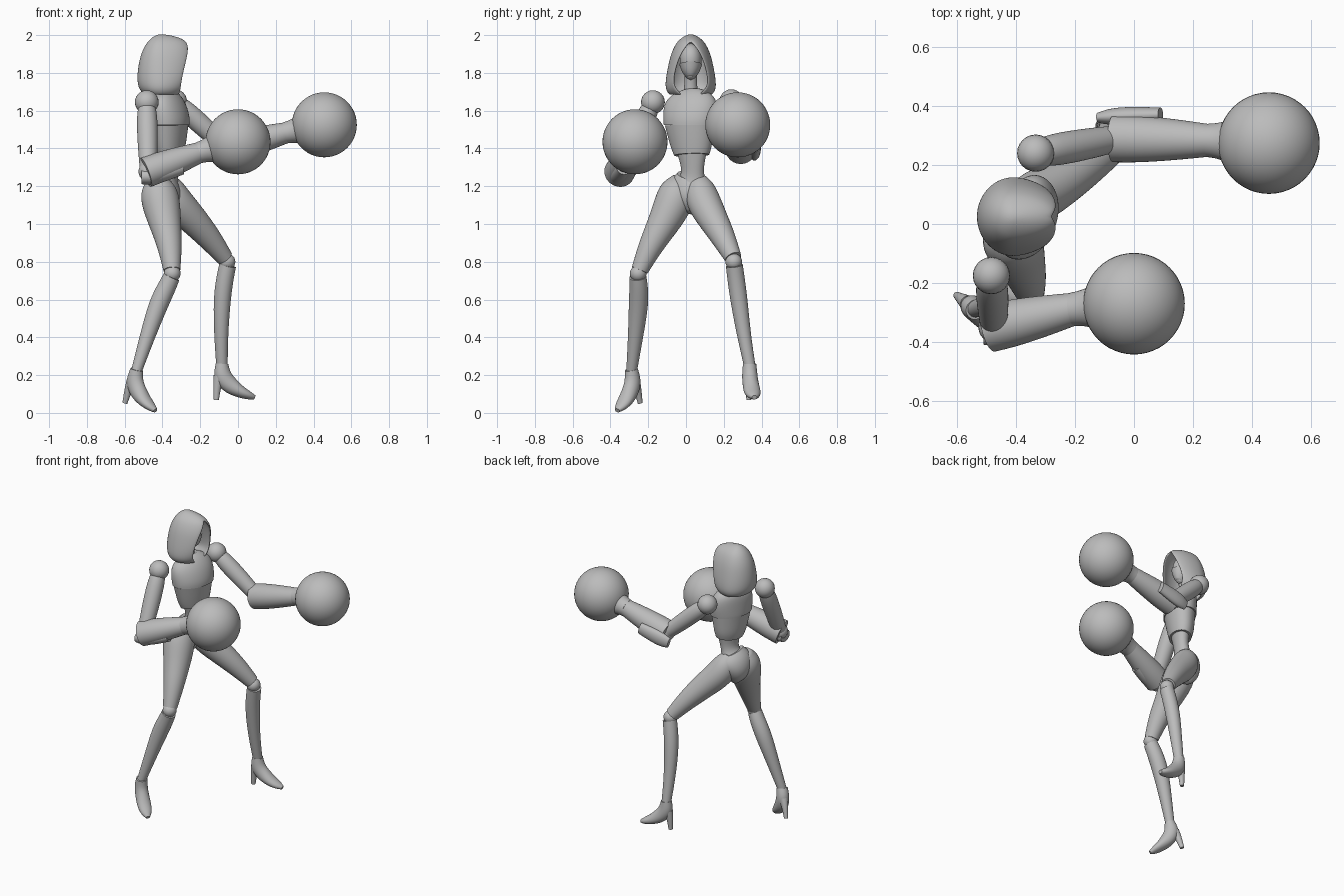
import bpy, bmesh, math
from mathutils import Vector

cube = bpy.data.objects.get("Cube")
if cube:
    bpy.data.objects.remove(cube)

grey = bpy.data.materials.new("plain_grey")
grey.use_nodes = True
grey.diffuse_color = (0.5, 0.5, 0.5, 1)
grey.node_tree.nodes["Principled BSDF"].inputs["Base Color"].default_value = (0.5, 0.5, 0.5, 1)
parts = []


def finish(name, bm, levels=0):
    bmesh.ops.recalc_face_normals(bm, faces=bm.faces)
    mesh = bpy.data.meshes.new(name)
    bm.to_mesh(mesh)
    bm.free()
    mesh.materials.append(grey)
    ob = bpy.data.objects.new(name, mesh)
    bpy.context.scene.collection.objects.link(ob)
    if levels:
        ob.modifiers.new("smooth", "SUBSURF").levels = levels
        ob.modifiers["smooth"].render_levels = levels
    parts.append(ob)
    return ob


def loft(name, sections, side=(0, 1, 0), sides=16):
    """Skin elliptical rings: each section is x, y, z, side radius, other radius."""
    bm = bmesh.new()
    crease = bm.edges.layers.float.new("crease_edge")
    pts = [Vector(s[:3]) for s in sections]
    rings = []
    for i, s in enumerate(sections):
        t = (pts[min(i + 1, len(pts) - 1)] - pts[max(i - 1, 0)]).normalized()
        u = Vector(side)
        u = (u - t * u.dot(t)).normalized()
        v = t.cross(u)
        ring = []
        for k in range(sides):
            a = 2 * math.pi * k / sides
            ring.append(bm.verts.new(pts[i] + u * s[3] * math.cos(a) + v * s[-1] * math.sin(a)))
        rings.append(ring)
    for r, q in zip(rings, rings[1:]):
        for k in range(sides):
            n = (k + 1) % sides
            bm.faces.new((r[k], r[n], q[n], q[k]))
    for ring in (rings[0], rings[-1]):
        for e in bm.faces.new(ring).edges:
            e[crease] = 1
    return finish(name, bm, 2)


def ball(name, centre, radius, segs=24):
    bm = bmesh.new()
    bmesh.ops.create_uvsphere(bm, u_segments=segs, v_segments=segs // 2, radius=radius)
    bmesh.ops.translate(bm, verts=bm.verts, vec=centre)
    return finish(name, bm)


# Hood: rows of z, back x, opening edge x, half width, half opening
bm = bmesh.new()
cx, cy, cols = -0.41, 0.025, 25
rows = []
for z, xb, xe, w, o in [(1.68, -.49, -.31, .11, .045), (1.71, -.525, -.30, .135, .085),
                        (1.76, -.535, -.295, .134, .098), (1.83, -.53, -.28, .122, .085),
                        (1.9, -.515, -.262, .106, .06), (1.95, -.49, -.26, .083, .025),
                        (1.975, -.47, -.28, .062, 0), (1.995, -.445, -.335, .035, 0),
                        (2.004, -.42, -.39, .01, 0)]:
    p0 = math.asin(o / w)
    front = (xe - cx) / math.cos(p0)
    row = []
    for k in range(cols):
        p = p0 + (2 * math.pi - 2 * p0) * k / (cols - 1)
        a = front if math.cos(p) > 0 else cx - xb
        row.append(bm.verts.new((cx + a * math.cos(p), cy + w * math.sin(p), z)))
    rows.append(row)
for r, q in zip(rows, rows[1:]):
    for k in range(cols - 1):
        bm.faces.new((r[k], r[k + 1], q[k + 1], q[k]))
bm.faces.new(rows[-1][:-1])
bmesh.ops.remove_doubles(bm, verts=bm.verts, dist=0.0005)
hood = finish("hood", bm)
shell = hood.modifiers.new("thickness", "SOLIDIFY")
shell.thickness = 0.014
sub = hood.modifiers.new("smooth", "SUBSURF")
sub.levels = sub.render_levels = 2

# Head, mask and neck
loft("head", [(-.345, cy, 1.77, .012, .012), (-.36, cy, 1.79, .038, .042), (-.375, cy, 1.84, .058, .068),
              (-.38, cy, 1.89, .06, .072), (-.39, cy, 1.93, .045, .055), (-.395, cy, 1.95, .015, .02)])
loft("face_mask", [(-.352, cy, 1.775, .02, .03), (-.363, cy, 1.80, .046, .056),
                   (-.373, cy, 1.845, .062, .073)])
loft("neck", [(-.4, cy, 1.66, .042), (-.395, cy, 1.74, .033), (-.38, cy, 1.82, .035)])

# Torso, turned toward the forward shoulder
across = (.35, .937, 0)
loft("chest_yoke", [(-.36, .02, 1.525, .146, .1), (-.36, .02, 1.55, .15, .102), (-.37, .025, 1.62, .155, .092),
                    (-.39, .03, 1.675, .13, .07), (-.40, .03, 1.70, .07, .048)], across)
loft("bodice", [(-.355, .03, 1.365, .098, .068), (-.36, .03, 1.40, .113, .078), (-.36, .025, 1.46, .126, .086),
                (-.36, .02, 1.53, .14, .094)], across)
loft("abdomen", [(-.385, .03, 1.2, .095, .075), (-.37, .035, 1.25, .066, .05), (-.355, .035, 1.3, .06, .043),
                 (-.355, .03, 1.4, .09, .06)], across)
loft("pelvis", [(-.38, .035, 1.06, .025, .045), (-.39, .03, 1.1, .075, .085), (-.4, .025, 1.16, .115, .1),
                (-.395, .025, 1.22, .115, .085), (-.38, .03, 1.255, .08, .06)], across)


# Arms: shoulder ball, upper arm, gauntlet and round glove
def arm(side, shoulder, elbow, wrist, glove):
    s, e, w, g = map(Vector, (shoulder, elbow, wrist, glove))
    ball(side + "_shoulder", s, .063)
    ball(side + "_elbow", e, .052)
    loft(side + "_upper_arm", [(*s.lerp(e, f), r) for f, r in ((.06, .045), (.2, .057), (.6, .055), (1, .045))],
         (1, .3, .2))
    out = (e - w).normalized()
    loft(side + "_gauntlet", [(*p, r) for p, r in ((e + out * .015, .083), (e.lerp(w, .2), .083),
                                                   (e.lerp(w, .6), .072), (w, .056))])
    loft(side + "_cuff", [(*p, r) for p, r in ((w - out * -.01, .058), (w.lerp(g, .12), .061),
                                               (w.lerp(g, .3), .074), (w.lerp(g, .5), .085))])
    ball(side + "_glove", g, .172, 48)


arm("right", (-.483, -.175, 1.645), (-.475, -.35, 1.278), (-.2, -.287, 1.38), (0, -.27, 1.435))
arm("left", (-.333, .24, 1.65), (-.055, .29, 1.4), (.26, .283, 1.485), (.457, .274, 1.525))
loft("left_elbow_guard", [(-.12, .36, 1.37, .018, .035), (-.06, .365, 1.385, .035, .055),
                          (.09, .37, 1.42, .025, .04)])
loft("right_elbow_guard", [(-.51, -.36, 1.25, .05, .04), (-.45, -.36, 1.25, .06, .05),
                           (-.3, -.33, 1.3, .04, .04)])


# Legs: thigh, knee, calf and a heeled shoe
def leg(side, thigh, knee, calf, toe_dir, pitch):
    loft(side + "_thigh", thigh)
    ball(side + "_knee", knee, .044)
    loft(side + "_calf", calf)
    ankle = Vector(calf[-1][:3])
    fwd = Vector(toe_dir).normalized()
    c, s = math.cos(pitch), math.sin(pitch)

    def place(f, d, *radii):
        p = ankle + fwd * (f * c + d * s) + Vector((0, 0, d * c - f * s))
        return (*p, *radii)

    lateral = fwd.cross(Vector((0, 0, 1)))
    loft(side + "_shoe", [place(0, .01, .036, .034), place(-.002, -.05, .042, .05), place(.035, -.1, .043, .05),
                          place(.095, -.138, .047, .034), place(.145, -.158, .036, .023),
                          place(.175, -.168, .014, .012)], lateral)
    loft(side + "_heel", [place(-.012, -.06, .03, .034), place(-.027, -.11, .02, .021),
                          place(-.03, -.182, .013, .014)], lateral)


leg("right",
    [(-.43, -.03, 1.25, .04), (-.425, -.04, 1.2, .092), (-.41, -.06, 1.12, .108), (-.385, -.12, 1, .086),
     (-.36, -.19, .88, .066), (-.35, -.245, .755, .046)],
    (-.348, -.253, .738),
    [(-.352, -.255, .72, .046), (-.375, -.25, .67, .05), (-.42, -.25, .58, .054), (-.475, -.265, .42, .042),
     (-.538, -.288, .22, .029)],
    (.8, -.6, 0), math.radians(15))
leg("left",
    [(-.38, .06, 1.25, .04), (-.37, .07, 1.2, .08), (-.335, .09, 1.12, .095), (-.245, .14, 1.03, .082),
     (-.15, .2, .925, .066), (-.07, .25, .82, .046)],
    (-.058, .253, .8),
    [(-.055, .256, .78, .046), (-.07, .265, .71, .047), (-.085, .28, .6, .047), (-.09, .305, .42, .038),
     (-.085, .337, .25, .031)],
    (1, .15, 0), 0)

# Smooth shading with sharp rims
bpy.ops.object.select_all(action="DESELECT")
for ob in parts:
    ob.select_set(True)
bpy.context.view_layer.objects.active = parts[0]
bpy.ops.object.shade_smooth_by_angle(angle=math.radians(50))
